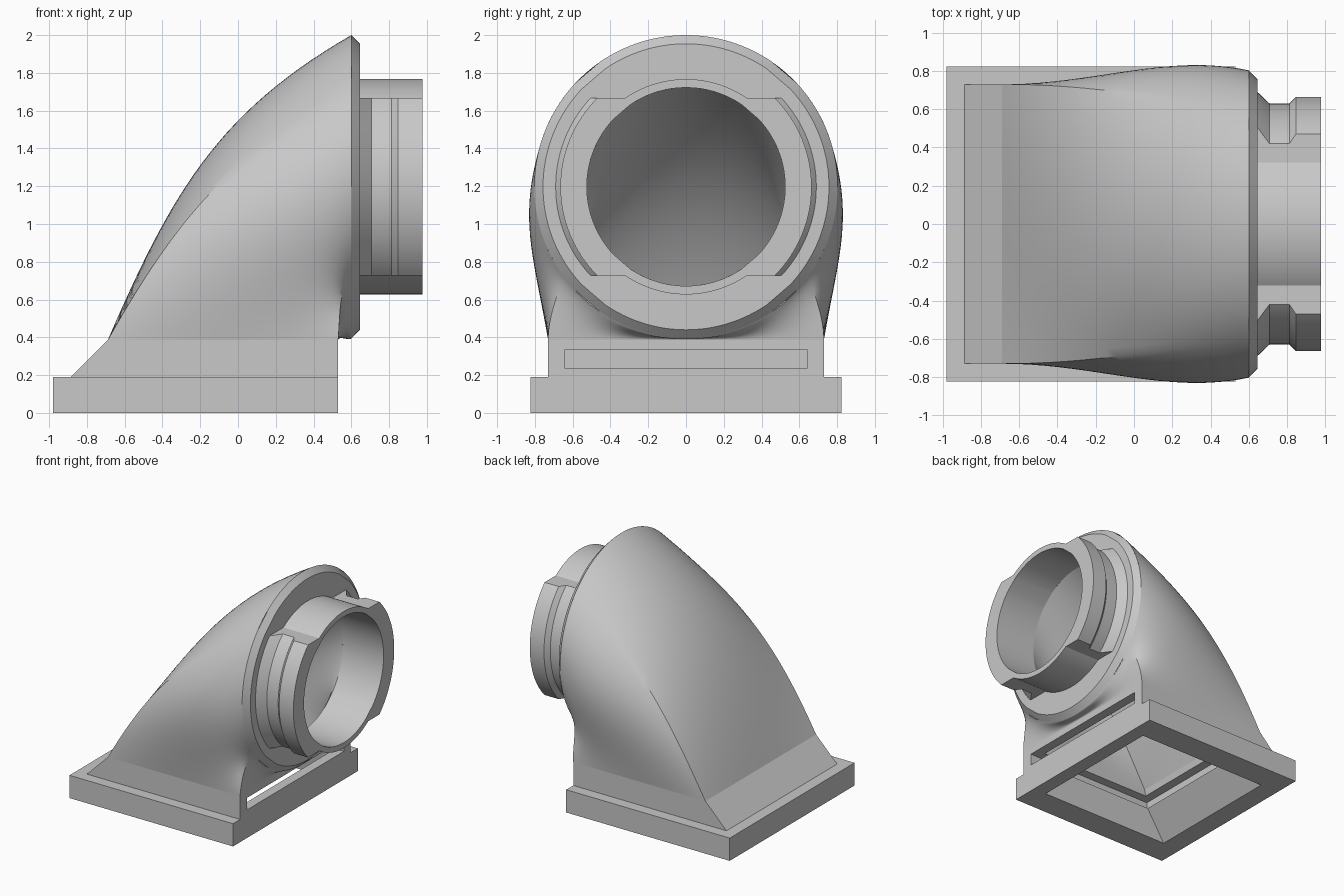
import bpy, bmesh, math
from mathutils import Vector

if "Cube" in bpy.data.objects:
    bpy.data.objects.remove(bpy.data.objects["Cube"])

CZ = 1.197      # height of the outlet axis
TOP = 0.385     # height where the duct leaves the base
STEP = 28       # points per quarter of the duct
grey = bpy.data.materials.new("light_grey")
grey.diffuse_color = (0.58, 0.58, 0.58, 1)
grey.use_nodes = True
grey.node_tree.nodes["Principled BSDF"].inputs["Base Color"].default_value = grey.diffuse_color


def bridge(name, rings, loop=False, smooth=True):
    """Skin a list of equally long point rings."""
    bm = bmesh.new()
    vs = [[bm.verts.new(p) for p in r] for r in rings]
    n = len(vs[0])
    pairs = list(zip(vs, vs[1:])) + ([(vs[-1], vs[0])] if loop else [])
    for a, b in pairs:
        for i in range(n):
            j = (i + 1) % n
            bm.faces.new((a[i], a[j], b[j], b[i]))
    bmesh.ops.recalc_face_normals(bm, faces=bm.faces)
    me = bpy.data.meshes.new(name)
    bm.to_mesh(me)
    bm.free()
    me.materials.append(grey)
    ob = bpy.data.objects.new(name, me)
    bpy.context.collection.objects.link(ob)
    if smooth:
        bpy.ops.object.select_all(action='DESELECT')
        ob.select_set(True)
        bpy.context.view_layer.objects.active = ob
        bpy.ops.object.shade_smooth_by_angle(angle=math.radians(30))
    return ob


def rect(x0, x1, y, z):
    return [(x0, -y, z), (x1, -y, z), (x1, y, z), (x0, y, z)]


# Angles on the outlet circle that the rectangle's corners run to
CORNERS = [-36, 42, 138, 216, 324]


def duct_rings(x0, x1, hy, z0, r, count=28):
    """Curved transition from a rectangle (facing down) to a circle (facing +x)."""
    strands = []
    for q in range(4):
        for i in range(STEP):
            f = i / STEP
            u = 2 * f - 1
            ang = math.radians(CORNERS[q] + (CORNERS[q + 1] - CORNERS[q]) * f)
            mid_x = x1 + (x0 - x1) * f
            x, y = [(mid_x, hy), (x0, -u * hy),
                    (x1 + x0 - mid_x, -hy), (x1, u * hy)][q]
            lean = [0.08 + 0.44 * f, 0.40 + 0.12 * u * u,
                    0.52 - 0.44 * f, 0.08][q]
            flare = 0.0
            if q in (0, 2):
                flare = math.copysign(0.16 * (1 - u * u), y)
            c, s = math.cos(ang), math.sin(ang)
            p0 = Vector((x, y, z0))
            p1 = Vector((0.6, r * c, CZ + r * s))
            k = 1.2 * (p1 - p0).length
            t0 = Vector((lean, flare, 0.92)) * k
            along = 0.77 + (0.1 if s > 0 else 0.5) * s
            t1 = Vector((along, -0.16 * c, 0.5)) * k
            strands.append((p0, t0, p1, t1))
    rings = []
    for n in range(count + 1):
        t = n / count
        h = t * t * (3 - 2 * t)
        rings.append([p0 * (1 - h) + p1 * h + t0 * (t * (1 - t) ** 2)
                      - t1 * (t * t * (1 - t)) for p0, t0, p1, t1 in strands])
    return rings


# Curved duct, outer skin and inner lining
bridge("duct_outer", duct_rings(-0.69, 0.53, 0.73, TOP, 0.803))
bridge("duct_lining", duct_rings(-0.58, 0.45, 0.56, TOP, 0.525))

# Outlet collar: round core with wider grooved flanks cut flat above and below
FLAT, CORE = 0.47, 0.57


def section(x, flank):
    """Core circle joined with a wider circle clipped to the flat height."""
    a = math.asin(FLAT / flank)
    b = math.asin(FLAT / CORE)
    pts = []
    for turn in (0, math.pi):
        for lo, hi, r in ((-a, a, flank), (b, math.pi - b, CORE)):
            for i in range(33):
                t = turn + lo + (hi - lo) * i / 32
                pts.append((x, r * math.cos(t), CZ + r * math.sin(t)))
    return pts


def circle(x, r):
    """Circle whose points line up with the collar section."""
    out = []
    for _, y, z in section(0, 0.69):
        t = math.atan2(z - CZ, y)
        out.append((x, r * math.cos(t), CZ + r * math.sin(t)))
    return out


bridge("outlet_collar", [
    circle(0.6, 0.803), circle(0.645, 0.757),
    section(0.645, 0.69), section(0.708, 0.63), section(0.812, 0.63),
    section(0.846, 0.665), section(0.977, 0.665),
    circle(0.977, 0.525), circle(0.6, 0.525)])

# Hollow base: flange plate, tapered block and funnel-shaped opening
base = bridge("base", [
    rect(-0.98, 0.53, 0.823, 0), rect(-0.98, 0.53, 0.823, 0.19),
    rect(-0.885, 0.53, 0.73, 0.19), rect(-0.69, 0.53, 0.73, TOP),
    rect(-0.58, 0.45, 0.56, TOP), rect(-0.62, 0.45, 0.57, 0.235),
    rect(-0.81, 0.41, 0.60, 0)], loop=True, smooth=False)

# Slide-in slot through the block
bpy.ops.mesh.primitive_cube_add(size=1, location=(0.015, 0, 0.285))
slot = bpy.context.object
slot.name = "slot_cutter"
slot.scale = (1.37, 1.28, 0.1)
slot.hide_render = True
slot.display_type = 'WIRE'
cut = base.modifiers.new("slot", 'BOOLEAN')
cut.operation = 'DIFFERENCE'
cut.solver = 'EXACT'
cut.object = slot
